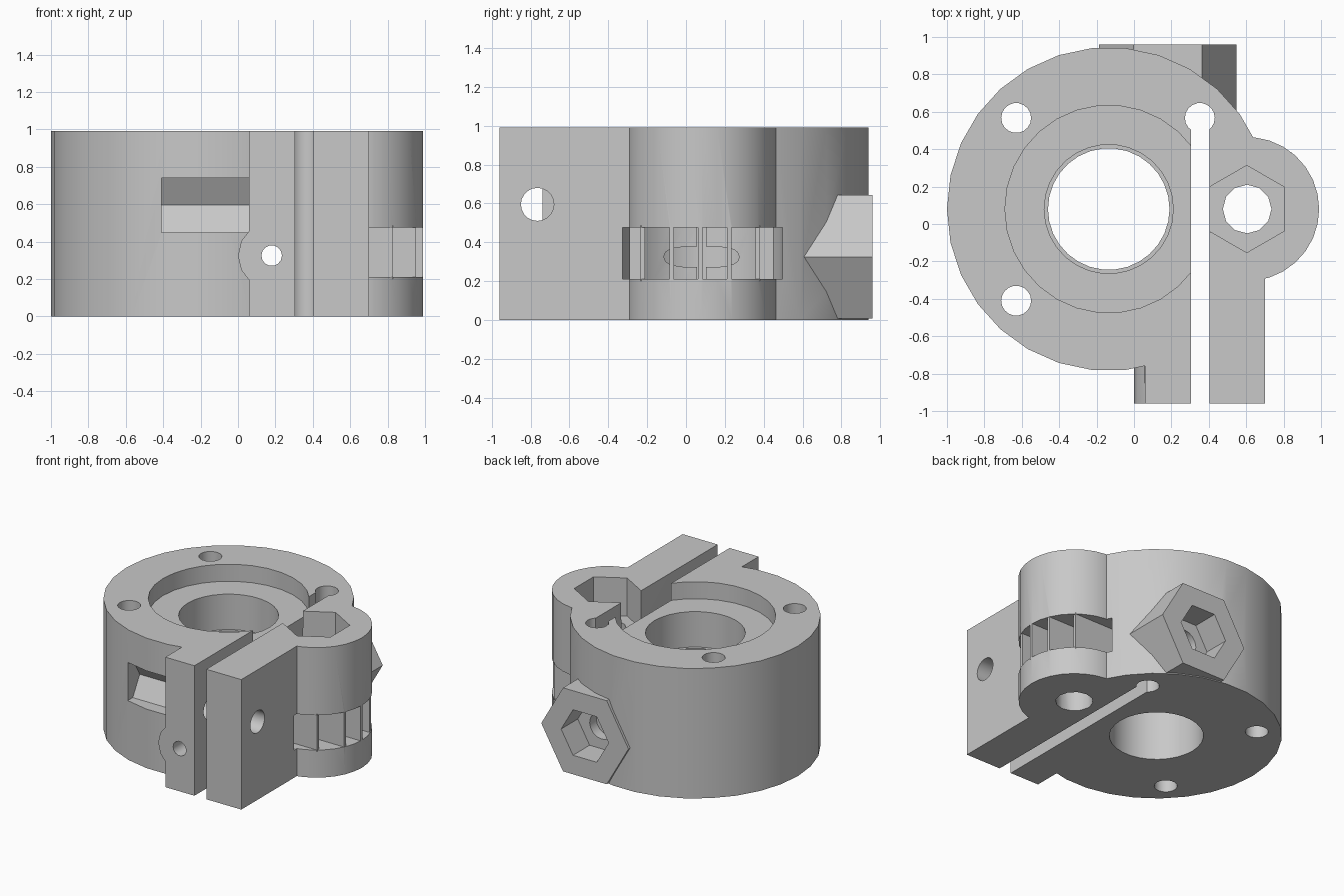
import bpy, bmesh, math

if "Cube" in bpy.data.objects:
    bpy.data.objects.remove(bpy.data.objects["Cube"], do_unlink=True)

grey = bpy.data.materials.new("plain_grey")
grey.use_nodes = True
grey.diffuse_color = (0.58, 0.58, 0.58, 1)
grey.node_tree.nodes["Principled BSDF"].inputs["Base Color"].default_value = (0.58, 0.58, 0.58, 1)

H = 0.99                 # block height
CX, CY, R = -0.135, 0.08, 0.865   # main housing
LX, LR = 0.605, 0.385    # roller lobe
FX, FZ = 0.18, 0.325     # feed channel
BY, BZ = -0.765, 0.595   # clamp bolt
PLACE = {"x": lambda a, b, t: (t, a, b),
         "y": lambda a, b, t: (a, t, b),
         "z": lambda a, b, t: (a, b, t)}


def prism(name, outline, axis, lo, hi):
    """Extrude a 2D outline along an axis."""
    bm = bmesh.new()
    rings = [[bm.verts.new(PLACE[axis](a, b, t)) for a, b in outline] for t in (lo, hi)]
    bm.faces.new(rings[0])
    bm.faces.new(rings[1])
    n = len(outline)
    for i in range(n):
        j = (i + 1) % n
        bm.faces.new((rings[0][i], rings[0][j], rings[1][j], rings[1][i]))
    bmesh.ops.recalc_face_normals(bm, faces=bm.faces)
    mesh = bpy.data.meshes.new(name)
    bm.to_mesh(mesh)
    bm.free()
    mesh.materials.append(grey)
    ob = bpy.data.objects.new(name, mesh)
    bpy.context.collection.objects.link(ob)
    return ob


def ngon(name, a, b, r, axis, lo, hi, sides=30, start=0):
    pts = [(a + r * math.cos(math.radians(start) + math.tau * i / sides),
            b + r * math.sin(math.radians(start) + math.tau * i / sides)) for i in range(sides)]
    return prism(name, pts, axis, lo, hi)


def box(name, x0, x1, y0, y1, z0, z1):
    return prism(name, [(x0, y0), (x1, y0), (x1, y1), (x0, y1)], "z", z0, z1)


def combine(target, part, operation):
    part.hide_render = True
    mod = target.modifiers.new("combine", "BOOLEAN")
    mod.operation = operation
    mod.solver = "EXACT"
    mod.object = part
    bpy.context.view_layer.objects.active = target
    bpy.ops.object.modifier_apply(modifier=mod.name)
    bpy.data.objects.remove(part, do_unlink=True)


# Solid masses: round housing, clamp arms, roller lobe, feed boss, rear hex socket
body = ngon("clamp_housing", CX, CY, R, "z", 0, H)
for part in (
    box("clamp_arms", 0.06, 0.70, -0.96, 0.08, 0, H),
    ngon("roller_lobe", LX, CY, LR, "z", 0, H),
    ngon("feed_boss", FX, FZ, 0.18, "y", -0.96, -0.6, 14),
    ngon("rear_hex_socket", FX, FZ, 0.3675, "y", 0.55, 0.96, 6),
):
    combine(body, part, "UNION")

# Roller chamber with thin parallel ribs
combine(body, ngon("roller_chamber", LX, CY, 0.42, "z", 0.21, 0.475), "DIFFERENCE")
for i in range(-2, 3):
    y = 0.074 + 0.148 * i
    reach = math.sqrt(LR ** 2 - (abs(y - CY) + 0.011) ** 2)
    start = max(0.405, LX - reach)
    combine(body, box("chamber_rib", start, LX + reach, y - 0.011, y + 0.011, 0.2, 0.485), "UNION")

# Bores, pockets and slots
cutters = [
    ngon("bearing_recess", CX, CY, 0.555, "z", 0.86, 1.1),
    ngon("upper_bore", CX, CY, 0.345, "z", 0.59, 1.1),
    ngon("lower_bore", CX, CY, 0.325, "z", -0.1, 1.1),
    box("clamp_slot", 0.305, 0.405, -1.1, 0.565, -0.1, 1.1),
    ngon("axle_hole", LX, CY, 0.13, "z", -0.1, 1.1, 12),
    ngon("axle_hex_pocket", 0.603, CY, 0.233, "z", 0.7, 1.1, 6, 90),
    ngon("bolt_hole", BY, BZ, 0.085, "x", 0.0, 0.9, 20),
    ngon("bolt_hex_trap", BY, BZ, 0.168, "x", -0.41, 0.06, 6),
    ngon("feed_hole", FX, FZ, 0.055, "y", -1.1, 1.1, 14),
    ngon("socket_hex_pocket", FX, FZ, 0.2, "y", 0.76, 1.1, 6),
    ngon("socket_counterbore", FX, FZ, 0.1, "y", 0.68, 1.1, 16),
]
for x, y in ((-0.63, 0.567), (-0.63, -0.41), (0.352, 0.567)):
    cutters.append(ngon("mount_hole", x, y, 0.08, "z", -0.1, 1.1, 18))
for cutter in cutters:
    combine(body, cutter, "DIFFERENCE")

# Soft curved walls, crisp edges
bpy.ops.object.select_all(action="DESELECT")
body.select_set(True)
bpy.context.view_layer.objects.active = body
bpy.ops.object.shade_smooth_by_angle(angle=math.radians(31))
